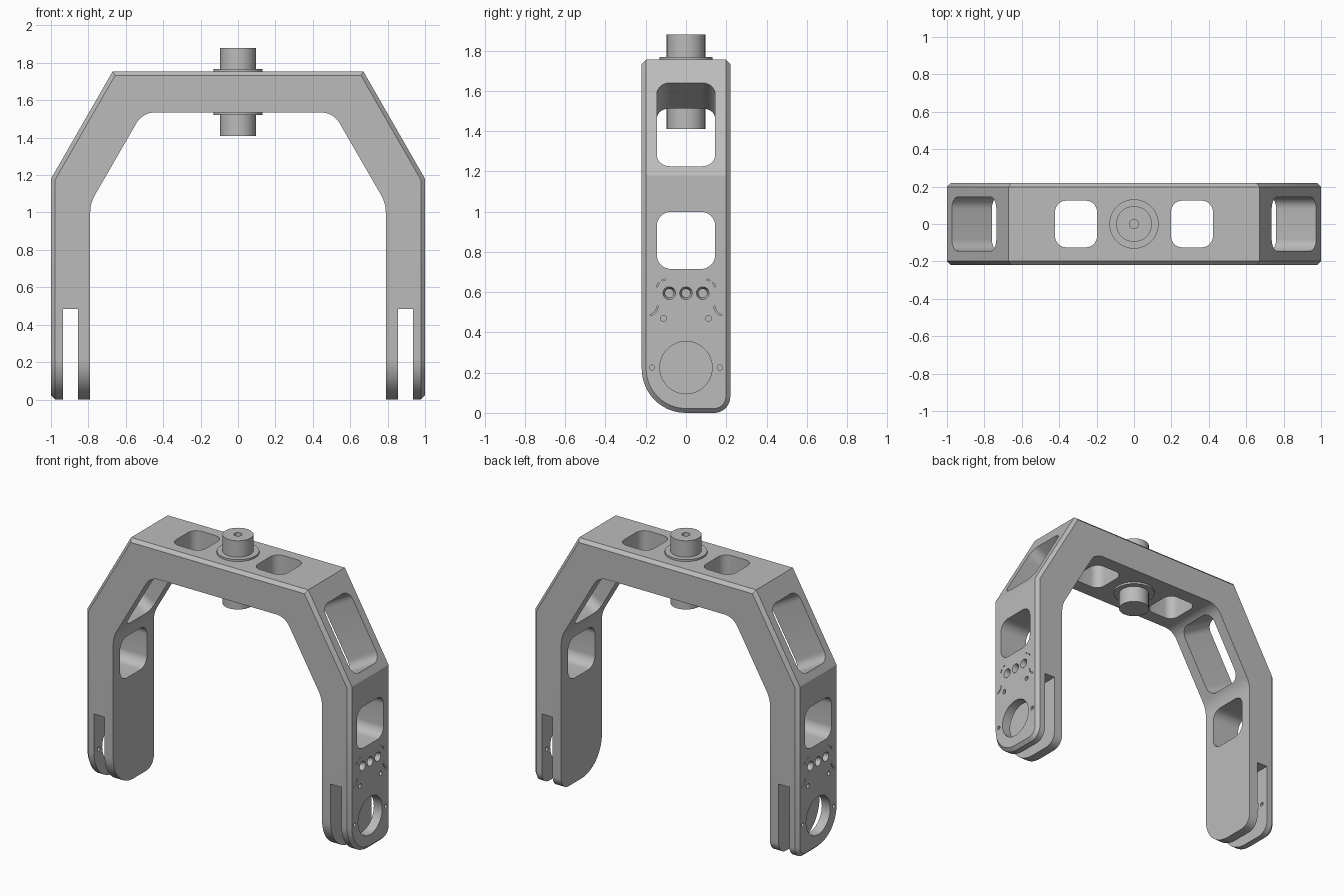
import bpy, bmesh, math
from mathutils import Vector, Matrix

cube = bpy.data.objects.get("Cube")
if cube:
    bpy.data.objects.remove(cube, do_unlink=True)

metal = bpy.data.materials.new("plain_grey")
metal.use_nodes = True
GREY = (0.5, 0.5, 0.5, 1)
metal.diffuse_color = GREY
metal.node_tree.nodes["Principled BSDF"].inputs["Base Color"].default_value = GREY


def axes(u, v, d, origin=(0, 0, 0)):
    """Matrix that carries profile axes u, v and depth d into the model."""
    m = Matrix((u, v, d)).transposed().to_4x4()
    m.translation = origin
    return m


X, Y, Z = Vector((1, 0, 0)), Vector((0, 1, 0)), Vector((0, 0, 1))
ALONG_X = axes(Y, Z, X)
ALONG_Y = axes(X, Z, -Y)
ALONG_Z = axes(X, Y, Z)


def fillet(corners, steps=8):
    """Polygon from (u, v, radius) corners, each rounded by its radius."""
    out = []
    for i, (u, v, r) in enumerate(corners):
        p = Vector((u, v))
        if not r:
            out.append(p)
            continue
        a = (Vector(corners[i - 1][:2]) - p).normalized()
        b = (Vector(corners[(i + 1) % len(corners)][:2]) - p).normalized()
        half = a.angle(b) / 2
        centre = p + (a + b).normalized() * r / math.sin(half)
        start = p + a * r / math.tan(half) - centre
        end = p + b * r / math.tan(half) - centre
        sweep = start.angle_signed(end)
        for k in range(steps + 1):
            t = -sweep * k / steps
            out.append(centre + Matrix.Rotation(t, 2) @ start)
    return out


def window(w, h, r):
    return fillet([(-w, -h, r), (w, -h, r), (w, h, r), (-w, h, r)])


def circle(r, u=0, v=0, n=32):
    return [Vector((u + r * math.cos(math.tau * k / n), v + r * math.sin(math.tau * k / n)))
            for k in range(n)]


def groove(u, v, r, a0, a1, side, w=0.003, n=6):
    angles = [math.radians(a0 + (a1 - a0) * k / n) for k in range(n + 1)]
    pts = [(r + w, a) for a in angles] + [(r - w, a) for a in reversed(angles)]
    return [Vector((side * (u + q * math.cos(a)), v + q * math.sin(a))) for q, a in pts]


def loft(bm, matrix, sections):
    """Closed solid through (outline, depth) sections."""
    loops = [[bm.verts.new(matrix @ Vector((p.x, p.y, d))) for p in pts] for pts, d in sections]
    faces = [bm.faces.new(loops[0][::-1]), bm.faces.new(loops[-1])]
    for a, b in zip(loops, loops[1:]):
        for i in range(len(a)):
            j = (i + 1) % len(a)
            faces.append(bm.faces.new((a[i], a[j], b[j], b[i])))
    bmesh.ops.recalc_face_normals(bm, faces=faces)


def prism(bm, matrix, pts, d0, d1):
    loft(bm, matrix, [(pts, d0), (pts, d1)])


def make(name, bm):
    mesh = bpy.data.meshes.new(name)
    bm.to_mesh(mesh)
    bm.free()
    mesh.materials.append(metal)
    ob = bpy.data.objects.new(name, mesh)
    bpy.context.collection.objects.link(ob)
    return ob


def activate(ob):
    bpy.ops.object.select_all(action='DESELECT')
    ob.select_set(True)
    bpy.context.view_layer.objects.active = ob


def boolean(ob, bm, operation):
    cutter = make("cutter", bm)
    cutter.hide_render = True
    mod = ob.modifiers.new("cut", 'BOOLEAN')
    mod.operation, mod.solver, mod.object = operation, 'EXACT', cutter
    activate(ob)
    bpy.ops.object.modifier_apply(modifier=mod.name)
    bpy.data.objects.remove(cutter, do_unlink=True)


def smooth(ob):
    activate(ob)
    bpy.ops.object.shade_smooth_by_angle(angle=math.radians(28))


# Half of the arch, trimmed to the rounded side outline
bm = bmesh.new()
prism(bm, ALONG_Y, fillet([
    (0, 1.535, 0), (0.51, 1.535, 0.113), (0.79, 1.05, 0.187), (0.79, -0.2, 0),
    (1, -0.2, 0), (1, 1.18, 0), (0.67, 1.755, 0), (0, 1.755, 0)]), -0.4, 0.4)
frame = make("arch_frame", bm)
bm = bmesh.new()
prism(bm, ALONG_X, fillet([(-0.22, 2, 0), (-0.22, 0, 0.219), (0.22, 0, 0.08), (0.22, 2, 0)], 14),
      -0.5, 1.5)
boolean(frame, bm, 'INTERSECT')

# Chamfer along the outer rim
bm = bmesh.new()
bm.from_mesh(frame.data)
bm.normal_update()


def is_outer(f):
    return f.normal.x > 0.4 or f.normal.z > 0.9


rim = [e for e in bm.edges if len(e.link_faces) == 2
       and sum(map(is_outer, e.link_faces)) == 1
       and all(is_outer(f) or abs(f.normal.x) < 0.1 for f in e.link_faces)]
bmesh.ops.bevel(bm, geom=rim, offset=0.022, offset_type='OFFSET', segments=1,
                profile=0.5, affect='EDGES')
bm.to_mesh(frame.data)
bm.free()

# Slot that splits the foot into two plates
bm = bmesh.new()
prism(bm, ALONG_Y, fillet([(0.855, -0.3, 0), (0.936, -0.3, 0), (0.936, 0.485, 0),
                           (0.855, 0.485, 0)]), -0.5, 0.5)
boolean(frame, bm, 'DIFFERENCE')

# Windows, pivot hole, screw holes and engraved marks
bm = bmesh.new()
prism(bm, axes(Y, Z, X, (0, 0, 0.857)), window(0.145, 0.142, 0.07), 0.6, 1.2)
slant = Vector((-0.33, 0, 0.575)).normalized()
prism(bm, axes(Y, slant, Y.cross(slant), (0.855, 0, 1.4325)), window(0.145, 0.239, 0.065), -0.4, 0.2)
prism(bm, axes(X, Y, Z, (0.31, 0, 0)), window(0.112, 0.125, 0.06), 1.4, 1.9)
prism(bm, ALONG_X, circle(0.13, 0, 0.225, 48), 0.9, 1.1)
for s in (-1, 1):
    prism(bm, ALONG_X, circle(0.013, s * 0.168, 0.225, 16), 0.9, 1.1)
    prism(bm, ALONG_X, circle(0.015, s * 0.112, 0.47, 16), 0.9, 1.1)
    for arc in ((-0.187, 0.53, 0.045, -80, 0), (-0.1, 0.617, 0.045, 140, 170),
                (-0.1, 0.617, 0.045, 95, 115)):
        prism(bm, ALONG_X, groove(*arc, s), 0.992, 1.05)
for y in (-0.083, 0, 0.083):
    loft(bm, ALONG_X, [(circle(r, y, 0.595, 24), d)
                       for r, d in ((0.021, 0.9), (0.021, 0.97), (0.035, 1.01))])
boolean(frame, bm, 'DIFFERENCE')

# Open the middle and mirror to the other side
bm = bmesh.new()
bm.from_mesh(frame.data)
middle = [f for f in bm.faces if all(abs(v.co.x) < 1e-4 for v in f.verts)]
bmesh.ops.delete(bm, geom=middle, context='FACES')
bm.to_mesh(frame.data)
bm.free()
frame.modifiers.new("mirror", 'MIRROR')
activate(frame)
bpy.ops.object.modifier_apply(modifier="mirror")
smooth(frame)

# Centre pin with a small blind hole in its top
bm = bmesh.new()
prism(bm, ALONG_Z, circle(0.096), 1.41, 1.88)
pin = make("centre_pin", bm)
bm = bmesh.new()
prism(bm, ALONG_Z, circle(0.025, n=24), 1.8, 1.95)
boolean(pin, bm, 'DIFFERENCE')
smooth(pin)

# Flange washers above and below the bar
for name, low, high in (("upper_flange", 1.75, 1.768), ("lower_flange", 1.522, 1.54)):
    bm = bmesh.new()
    prism(bm, ALONG_Z, circle(0.132), low, high)
    smooth(make(name, bm))
